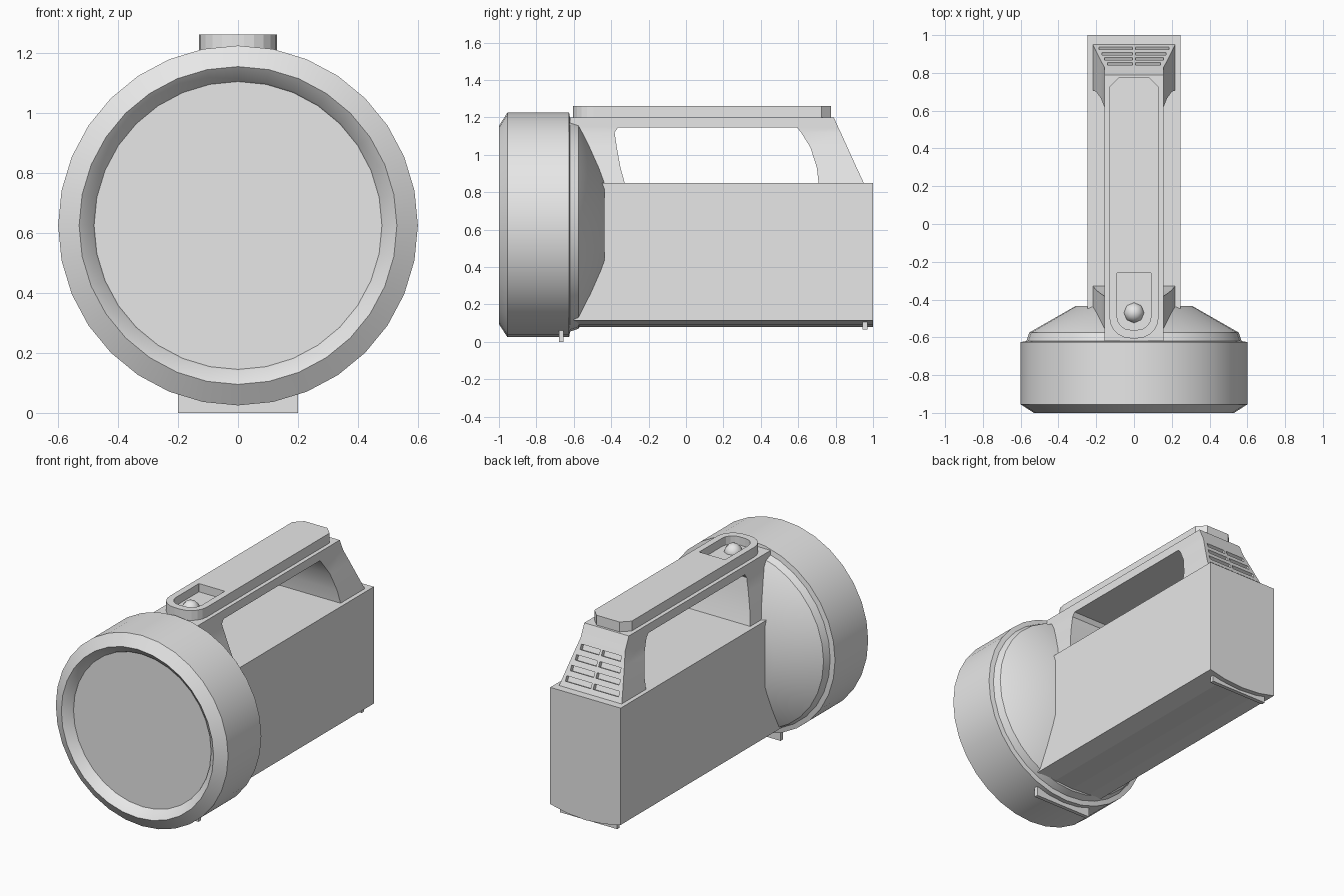
import bpy, bmesh, math
from mathutils import Matrix, Vector

if "Cube" in bpy.data.objects:
    bpy.data.objects.remove(bpy.data.objects["Cube"], do_unlink=True)

grey = bpy.data.materials.new("light grey plastic")
grey.use_nodes = True
grey.diffuse_color = (0.8, 0.8, 0.8, 1)
grey.node_tree.nodes["Principled BSDF"].inputs["Base Color"].default_value = (0.8, 0.8, 0.8, 1)


def finish(name, bm, smooth=False):
    bmesh.ops.recalc_face_normals(bm, faces=bm.faces)
    mesh = bpy.data.meshes.new(name)
    bm.to_mesh(mesh)
    bm.free()
    obj = bpy.data.objects.new(name, mesh)
    bpy.context.collection.objects.link(obj)
    mesh.materials.append(grey)
    bpy.ops.object.select_all(action='DESELECT')
    obj.select_set(True)
    bpy.context.view_layer.objects.active = obj
    if smooth:
        bpy.ops.object.shade_smooth_by_angle(angle=math.radians(30))
    return obj


def skin(name, rings, smooth=False):
    """Join closed rings of points into a capped solid."""
    bm = bmesh.new()
    loops = [[bm.verts.new(p) for p in ring] for ring in rings]
    n = len(loops[0])
    for a, b in zip(loops, loops[1:]):
        for i in range(n):
            j = (i + 1) % n
            bm.faces.new((a[i], a[j], b[j], b[i]))
    bm.faces.new(loops[0])
    bm.faces.new(loops[-1])
    return finish(name, bm, smooth)


def loft(name, sections):
    """Stack rectangles given as (z, back y, front y, half width)."""
    return skin(name, [[(-w, y0, z), (w, y0, z), (w, y1, z), (-w, y1, z)]
                       for z, y0, y1, w in sections], True)


def add_box(bm, center, size, rot=Matrix()):
    bmesh.ops.create_cube(bm, size=1, matrix=Matrix.Translation(center) @ rot
                          @ Matrix.Diagonal((*size, 1)))


def box(name, center, size):
    bm = bmesh.new()
    add_box(bm, center, size)
    return finish(name, bm)


def rounded(w, y0, y1, r0, r1, steps):
    """Outline with corner radius r0 at the front end and r1 at the rear."""
    pts = []
    for cx, cy, r, start, n in ((w - r1, y1 - r1, r1, 0, 1), (r1 - w, y1 - r1, r1, 90, 1),
                                (r0 - w, y0 + r0, r0, 180, steps), (w - r0, y0 + r0, r0, 270, steps)):
        for k in range(n + 1):
            a = math.radians(start + 90 * k / n)
            pts.append((cx + r * math.cos(a), cy + r * math.sin(a)))
    return pts


def cut(target, cutter):
    cutter.hide_render = True
    mod = target.modifiers.new("cut", 'BOOLEAN')
    mod.operation = 'DIFFERENCE'
    mod.solver = 'EXACT'
    mod.object = cutter
    bpy.context.view_layer.objects.active = target
    bpy.ops.object.modifier_apply(modifier=mod.name)
    bpy.data.objects.remove(cutter, do_unlink=True)


# Lamp head: turned profile of (y, radius), from the lens round to the rear
SIDES, AXIS_Z = 32, 0.625
profile = [(-0.95, 0.48), (-0.96, 0.485), (-1.0, 0.53), (-0.955, 0.6), (-0.625, 0.6),
           (-0.62, 0.57), (-0.575, 0.555), (-0.435, 0.31)]
angles = [math.tau * i / SIDES for i in range(SIDES)]
skin("lamp_head", [[(r * math.cos(a), y, AXIS_Z + r * math.sin(a)) for a in angles]
                   for y, r in profile], True)

# Battery case with a slightly bowed underside
case = [(0.245, 0.85), (-0.245, 0.85), (-0.245, 0.115), (-0.13, 0.09),
        (0, 0.08), (0.13, 0.09), (0.245, 0.115)]
skin("battery_case", [[(x, y, z) for x, z in case] for y in (-0.6, 1.0)])

# Feet
box("front_foot", (0, -0.667, 0.05), (0.4, 0.025, 0.1))
box("rear_foot", (0, 0.957, 0.09), (0.4, 0.025, 0.05))

# Handle: flared legs joined by a beam
loft("handle_front_leg", [(0.84, -0.6, -0.325, 0.22), (0.93, -0.6, -0.35, 0.2),
                          (1.04, -0.6, -0.37, 0.175), (1.12, -0.6, -0.382, 0.155),
                          (1.15, -0.6, -0.36, 0.155)])
rear_leg = loft("handle_rear_leg", [(0.84, 0.71, 0.955, 0.22), (0.93, 0.7, 0.913, 0.2),
                                    (1.04, 0.665, 0.863, 0.175), (1.12, 0.615, 0.827, 0.155),
                                    (1.145, 0.595, 0.815, 0.155)])
loft("handle_beam", [(1.145, -0.62, 0.815, 0.155), (1.2, -0.62, 0.79, 0.155)])

# Vent slots in the sloping back of the rear leg
bm = bmesh.new()
tilt = Matrix.Rotation(math.atan2(0.16, 0.35), 4, 'X')
for row in range(4):
    t = row / 3
    z = 0.895 + 0.18 * t
    y = 0.95 - (z - 0.85) * 0.16 / 0.35
    half = 0.185 - 0.045 * t
    for side in (-1, 1):
        add_box(bm, Vector((side * (half + 0.008) / 2, y, z)), (half - 0.008, 0.05, 0.032), tilt)
cut(rear_leg, finish("vent_cutter", bm))

# Grip plate on top, with the switch pocket sunk into it
grip = skin("grip_plate", [[(x, y, z) for x, y in rounded(0.13, -0.605, 0.775, 0.11, 0.05, 5)]
                           for z in (1.195, 1.262)])
cut(grip, skin("pocket_cutter", [[(x, y, z) for x, y in rounded(0.09, -0.56, -0.26, 0.07, 0.002, 4)]
                                 for z in (1.21, 1.3)]))

# Switch button
bm = bmesh.new()
bmesh.ops.create_uvsphere(bm, u_segments=8, v_segments=6, radius=0.055,
                          matrix=Matrix.Translation((0, -0.47, 1.205)))
button = finish("switch_button", bm)
for poly in button.data.polygons:
    poly.use_smooth = True
